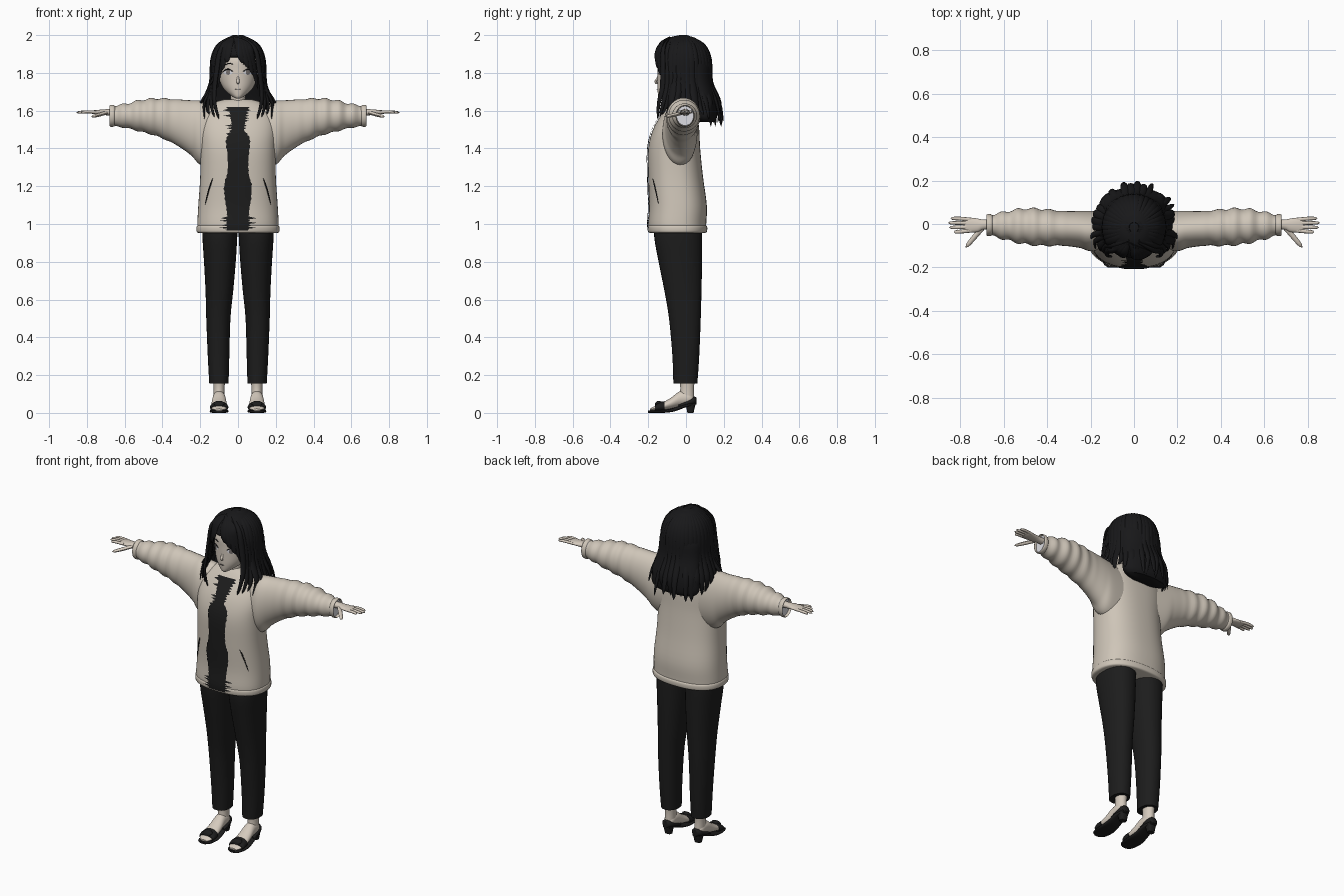
import bpy
import bmesh
import math
import random
from mathutils import Vector

random.seed(4)
cube = bpy.data.objects.get("Cube")
if cube:
    bpy.data.objects.remove(cube)


def material(name, *rgb):
    m = bpy.data.materials.new(name)
    m.use_nodes = True
    m.diffuse_color = (*rgb, 1)
    m.node_tree.nodes["Principled BSDF"].inputs["Base Color"].default_value = (*rgb, 1)
    return m


cream = material("cream_fleece", .62, .56, .48)
skin = material("skin", .66, .59, .51)
black = material("black_cloth", .012, .012, .012)
hair = material("black_hair", .009, .009, .01)
pale = material("pale_lining", .72, .72, .76)
grey = material("grey_iris", .2, .18, .17)


def refine(rows, k=4):
    """Smooth interpolation through rows of numbers."""
    out = []
    for i in range(len(rows) - 1):
        a, b, c, d = rows[max(i - 1, 0)], rows[i], rows[i + 1], rows[min(i + 2, len(rows) - 1)]
        for j in range(k):
            t = j / k
            out.append(tuple(q + .5 * t * (r - p + t * (2 * p - 5 * q + 4 * r - s + t * (3 * (q - r) + s - p)))
                             for p, q, r, s in zip(a, b, c, d)))
    return out + [tuple(rows[-1])]


def skin_rings(rings, ends=(True, True)):
    n = len(rings[0])
    faces = [(i * n + j, i * n + (j + 1) % n, (i + 1) * n + (j + 1) % n, (i + 1) * n + j)
             for i in range(len(rings) - 1) for j in range(n)]
    if ends[0]:
        faces.append(tuple(range(n)))
    if ends[1]:
        faces.append(tuple(range((len(rings) - 1) * n, len(rings) * n)))
    return [v for r in rings for v in r], faces


def loft(rows, axis=2, p=2, n=32, k=4, ends=(True, True)):
    """Rows: position on the axis, then the two extents of the other axes."""
    rings = []
    for t, a0, a1, b0, b1 in refine(rows, k):
        ring = []
        for j in range(n):
            c, s = math.cos(math.tau * j / n), math.sin(math.tau * j / n)
            a = (a0 + a1) / 2 + (a1 - a0) / 2 * math.copysign(abs(c) ** (2 / p), c)
            b = (b0 + b1) / 2 + (b1 - b0) / 2 * math.copysign(abs(s) ** (2 / p), s)
            ring.append([(t, a, b), (a, t, b), (a, b, t)][axis])
        rings.append(ring)
    return skin_rings(rings, ends)


def sweep(points, w, t, out=None, taper=3, start=.45, n=8):
    """Flattened tapering strand; out is the thin direction, radial by default."""
    pts = [Vector(q) for q in refine(points)]
    rings = []
    for i, q in enumerate(pts):
        u = i / (len(pts) - 1)
        tan = pts[min(i + 1, len(pts) - 1)] - pts[max(i - 1, 0)]
        side = tan.cross(Vector(out) if out else Vector((q.x, q.y + .02, .001))).normalized()
        up = side.cross(tan).normalized()
        f = min(1, start + 1.6 * u) * max(.05, math.sqrt(1 - u ** taper))
        rings.append([q + side * w * f * math.cos(math.tau * j / n) + up * t * f * math.sin(math.tau * j / n)
                      for j in range(n)])
    return skin_rings(rings)


def make(name, mat, *parts, fix=True):
    bm = bmesh.new()
    for verts, faces in parts:
        vs = [bm.verts.new(v) for v in verts]
        for f in faces:
            bm.faces.new([vs[i] for i in f])
    if fix:
        bmesh.ops.recalc_face_normals(bm, faces=bm.faces)
    me = bpy.data.meshes.new(name)
    bm.to_mesh(me)
    bm.free()
    me.materials.append(mat)
    me.shade_smooth()
    me.set_sharp_from_angle(angle=math.radians(50))
    ob = bpy.data.objects.new(name, me)
    bpy.context.collection.objects.link(ob)


def pair(name, mat, *parts):
    make("left_" + name, mat, *parts)
    make("right_" + name, mat, *[([(-v[0], v[1], v[2]) for v in vs], fs) for vs, fs in parts])


def sym(rows):
    return [(z, -w, w, y0, y1) for z, w, y0, y1 in rows]


def front_y(rows, x, z, p=2):
    """Front surface of an upright loft."""
    fine = sorted(refine(rows))
    for lo, hi in zip(fine, fine[1:]):
        if lo[0] <= z <= hi[0]:
            t = (z - lo[0]) / (hi[0] - lo[0])
            _, _, w, y0, y1 = [a + (b - a) * t for a, b in zip(lo, hi)]
            return (y0 + y1) / 2 - (y1 - y0) / 2 * max(0, 1 - abs(x / w) ** p) ** (1 / p)
    return 0


def plate(rows, surface, p=2, gap=.004, cols=10):
    verts = [(x, front_y(surface, x, z, p) - gap, z)
             for z, a, b in rows for x in (a + (b - a) * j / cols for j in range(cols + 1))]
    m = cols + 1
    return verts, [(i * m + j, i * m + j + 1, i * m + m + j + 1, i * m + m + j)
                   for i in range(len(rows) - 1) for j in range(cols)]


def line(points, surface, r, p=2):
    return sweep([(x, front_y(surface, x, z, p) - .003, z) for x, z in points], r, .003, (0, -1, 0))


# Jacket body
body = sym([(.955, .213, -.195, .105), (1, .215, -.2, .107), (1.1, .21, -.195, .11), (1.25, .2, -.2, .09),
            (1.4, .2, -.2, .075), (1.5, .205, -.175, .07), (1.58, .19, -.13, .06),
            (1.64, .13, -.085, .05), (1.66, .07, -.06, .035)])
make("jacket_body", cream, loft(body, p=2.4, n=56))
make("jacket_hem", cream, loft(sym([(.953, .209, -.191, .101), (.96, .219, -.201, .111),
                                    (.985, .219, -.203, .112), (.995, .21, -.195, .103)]), p=2.4, n=56))

# Sleeves with soft folds
sleeve = refine([(.06, -.1, .05, 1.3, 1.63), (.19, -.125, .06, 1.31, 1.652), (.25, -.11, .06, 1.365, 1.655),
                 (.33, -.1, .06, 1.42, 1.66), (.43, -.1, .07, 1.465, 1.665), (.52, -.09, .07, 1.49, 1.655),
                 (.6, -.07, .055, 1.51, 1.635), (.675, -.05, .04, 1.52, 1.625)], 8)
folded = []
for x, a, b, c, d in sleeve:
    f = .005 * math.sin(x * 85) * min(1, max(0, (x - .3) * 8))
    folded.append((x, a - f, b + f, c - f * .6, d + f))
pair("sleeve", cream, loft(folded, axis=0, k=1, ends=(True, False)))
pair("cuff", cream, loft([(.652, -.05, .04, 1.52, 1.625), (.66, -.055, .045, 1.515, 1.63),
                          (.675, -.055, .045, 1.515, 1.63), (.68, -.051, .041, 1.519, 1.626)],
                         axis=0, ends=(False, False)))
pair("cuff_lining", pale, loft([(.6, -.05, .04, 1.53, 1.62), (.664, -.05, .04, 1.521, 1.624)], axis=0))

# Dark shirt showing through the ragged jacket opening
widths = [(.965, .05), (1, .055), (1.04, .055), (1.12, .065), (1.2, .072), (1.27, .055), (1.36, .055),
          (1.45, .06), (1.5, .03), (1.54, .035), (1.58, .04), (1.62, .055)]
rows = []
for i, (z, w) in enumerate(refine(widths, 6)):
    amp = .05 if z < 1.04 else .04 if z > 1.47 else .006
    rows.append((z, -w - amp * random.random() * (i % 2), w + amp * random.random() * (i % 2)))
make("shirt_front", black, plate(rows, body, 2.4, .006), fix=False)
make("shirt_collar", black, loft(sym([(1.56, .085, -.12, .03), (1.61, .072, -.1, .03), (1.64, .05, -.078, .025)])))
pair("pocket_slit", black, line([(.135, 1.24), (.155, 1.18), (.175, 1.1)], body, .004, 2.4))

# Trousers
pair("trouser_leg", black, loft([(.155, .05, .152, -.067, .06), (.3, .046, .16, -.072, .07),
                                 (.5, .04, .168, -.09, .078), (.65, .025, .172, -.115, .082),
                                 (.8, .012, .18, -.145, .085), (.93, .004, .188, -.168, .085),
                                 (1.02, 0, .185, -.165, .08)], p=2.2))

# Feet and sandals
pair("foot", skin, loft([(.2, .066, .134, -.04, .05), (.13, .071, .129, -.03, .042), (.06, .07, .13, -.04, .045)]),
     loft([(.046, .085, .115, .05, .075), (.02, .07, .13, .04, .11), (-.03, .066, .134, .035, .115),
           (-.08, .06, .14, .022, .08), (-.13, .057, .143, .014, .052), (-.17, .062, .138, .012, .034),
           (-.19, .08, .12, .012, .022)], axis=1))
pair("sandal", black,
     loft([(-.2, .08, .12, 0, .012), (-.18, .058, .142, 0, .014), (-.12, .05, .15, 0, .016),
           (-.06, .057, .143, .008, .028), (0, .064, .136, .03, .05), (.05, .078, .122, .038, .06)], axis=1, p=3),
     loft([(0, .08, .12, .008, .04), (.055, .072, .128, -.005, .052)], p=3, k=1),
     loft([(.056, .085, .115, .045, .08), (.04, .068, .132, .04, .086), (0, .062, .138, .035, .064),
           (-.04, .063, .137, .022, .045)], axis=1),
     loft([(-.165, .054, .146, .005, .04), (-.145, .051, .149, .005, .055), (-.115, .054, .146, .005, .062)], axis=1),
     loft([(-.165, .08, .12, .035, .05), (-.15, .07, .13, .035, .064), (-.13, .08, .12, .04, .06)], axis=1, n=12))

# Hands
fingers = [(.845, .026), (.857, .005), (.852, -.016), (.83, -.037)]
pair("hand", skin,
     loft([(.61, -.025, .02, 1.57, 1.61), (.69, -.025, .02, 1.575, 1.608), (.72, -.037, .025, 1.578, 1.606),
           (.765, -.039, .03, 1.582, 1.602), (.785, -.035, .026, 1.587, 1.598)], axis=0, n=20),
     *[sweep([(.75, y * .8 - .001, 1.592), (.8, y * .95, 1.594), (x, y, 1.59)], .009, .008, (0, 0, 1), 6, 1)
       for x, y in fingers],
     sweep([(.7, -.02, 1.588), (.735, -.06, 1.578), (.775, -.108, 1.568)], .012, .01, (0, 0, 1), 5, 1))

# Head and neck
head = sym([(1.665, .012, -.138, -.1), (1.675, .03, -.146, -.06), (1.7, .062, -.15, 0), (1.73, .085, -.152, .04),
            (1.77, .1, -.152, .07), (1.82, .108, -.152, .09), (1.87, .108, -.15, .09),
            (1.92, .09, -.125, .07), (1.96, .05, -.09, .04)])
make("head", skin, loft(head, n=40))
make("neck", skin, loft(sym([(1.58, .05, -.08, .03), (1.63, .039, -.07, .02), (1.72, .04, -.07, .03)])))
make("nose", skin, sweep([(0, -.146, 1.785), (0, -.154, 1.765), (0, -.16, 1.752), (0, -.15, 1.742)],
                         .008, .007, (0, -1, 0), 8, .4))
make("mouth", grey, line([(-.016, 1.712), (0, 1.714), (.016, 1.712)], head, .0022))


def oval(cx, cz, w, h):
    ts = [math.pi * (i / 10 - .5) for i in range(11)]
    return [(cz + h * math.sin(t), cx - w * math.cos(t), cx + w * math.cos(t)) for t in ts]


for side, s in (("left", 1), ("right", -1)):
    make(side + "_eye_white", pale, plate(oval(s * .053, 1.803, .024, .014), head, gap=.002), fix=False)
    make(side + "_iris", grey, plate(oval(s * .052, 1.802, .011, .013), head), fix=False)
    make(side + "_lash", hair, line([(s * .028, 1.808), (s * .05, 1.819), (s * .07, 1.814), (s * .082, 1.802)],
                                    head, .0035))
    make(side + "_brow", hair, line([(s * .028, 1.846), (s * .05, 1.85), (s * .078, 1.838)], head, .003))

# Hair mass
cap = sym([(1.998, .02, -.045, .0), (1.985, .06, -.09, .05), (1.95, .1, -.135, .09), (1.91, .122, -.153, .117),
           (1.885, .128, -.152, .126), (1.865, .131, -.1, .13), (1.83, .133, -.05, .135), (1.75, .135, -.02, .14),
           (1.65, .15, .02, .165), (1.57, .155, .035, .165), (1.54, .13, .06, .15)])
make("hair_cap", hair, loft(cap, n=40))

# Wavy locks around the sides and back
locks = []
count = 26
for i in range(count):
    a = math.radians(-28 + 236 * i / (count - 1))
    c, s = math.cos(a), math.sin(a)
    flare = random.uniform(-.012, .014)
    tip = random.uniform(.165, .215)
    low = 1.58 - .06 * max(0, s) + random.uniform(-.02, .03)
    path = [(.02, 1.995), (.102, 1.95), (.136, 1.87), (.144, 1.75), (.178 + flare, 1.64), (tip, low)]
    locks.append(sweep([(r * c, -.015 + r * s * 1.04, z) for r, z in path], random.uniform(.02, .028), .011))
make("back_hair_locks", hair, *locks)

# Locks falling in front of the shoulders
for side, s in (("left", 1), ("right", -1)):
    parts = []
    for j in range(5):
        x, y = .112 + .006 * j, -.122 + .022 * j
        parts.append(sweep([(s * .02, -.085 + .01 * j, 1.985), (s * .09, y + .002, 1.93), (s * x, y, 1.82),
                            (s * (x + .012), y - .004, 1.72), (s * (x + .012 + .012 * j), y - .022, 1.64),
                            (s * (.1 + .026 * j), -.15 + .012 * j, 1.555 + .012 * (j % 3))],
                           .017, .011))
    make(side + "_front_locks", hair, *parts)

# Parted fringe
ends = [(.03, -.156, 1.85), (.055, -.152, 1.825), (.078, -.136, 1.79), (.097, -.112, 1.75), (.106, -.1, 1.71),
        (-.06, -.15, 1.855), (-.082, -.135, 1.815), (-.098, -.112, 1.775), (-.107, -.1, 1.72)]
fringe = []
for x, y, z in ends:
    mid = -.01 + x * .75
    fringe.append(sweep([(-.025, -.085, 1.984), (mid * .7 - .008, front_y(cap, mid * .7, 1.95) - .002, 1.95),
                         (mid, front_y(cap, mid, 1.9) - .004, 1.9), (x, y, z)], .021, .008, taper=4))
make("fringe", hair, *fringe)
